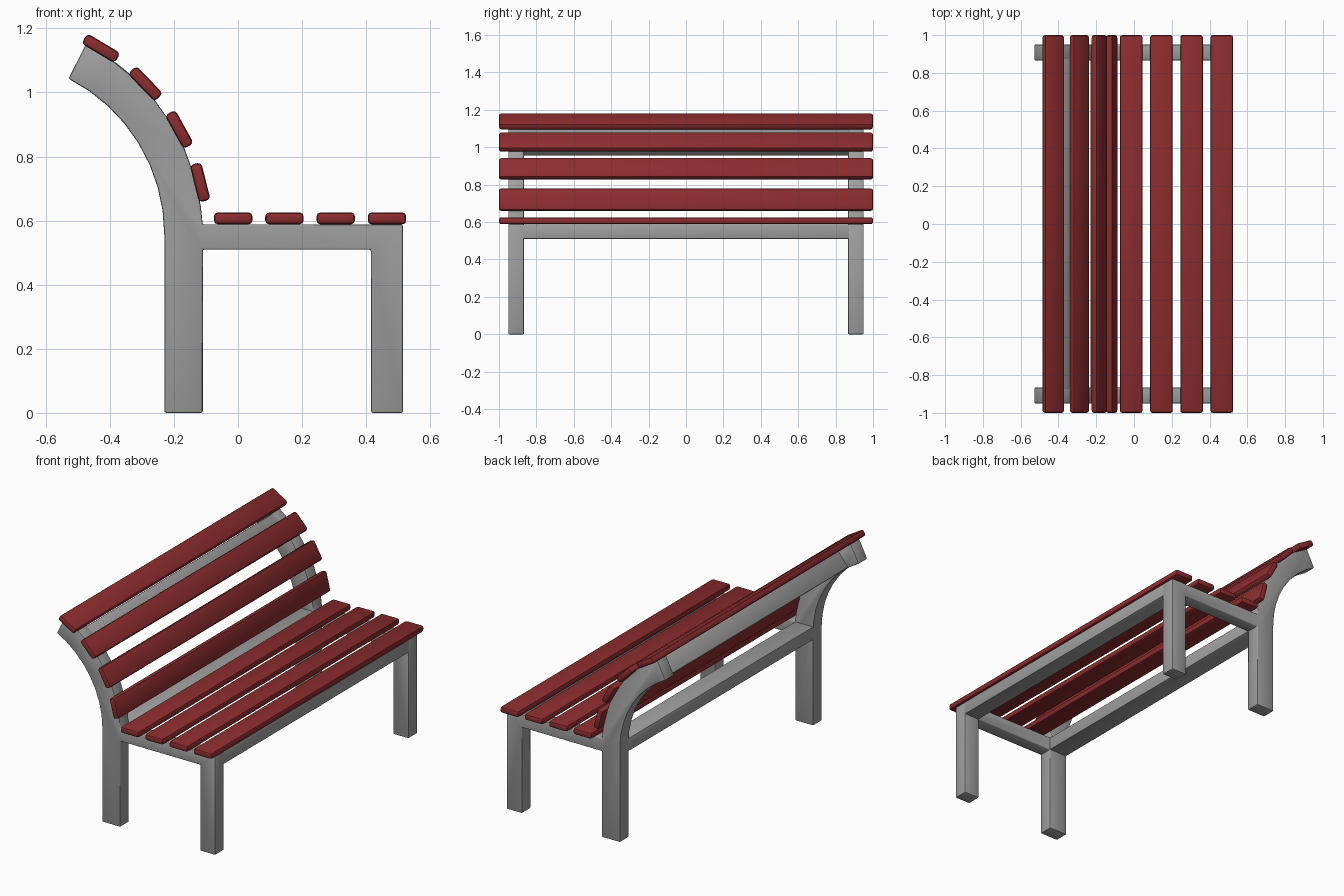
import bpy, bmesh, math
from mathutils import Matrix, Vector

cube = bpy.data.objects.get("Cube")
if cube:
    bpy.data.objects.remove(cube, do_unlink=True)


def make_material(name, color):
    mat = bpy.data.materials.new(name)
    mat.use_nodes = True
    mat.diffuse_color = (*color, 1)
    mat.node_tree.nodes["Principled BSDF"].inputs["Base Color"].default_value = (*color, 1)
    return mat


RED = make_material("red_paint", (0.26, 0.025, 0.027))
GREY = make_material("grey_metal", (0.35, 0.35, 0.35))

# Backrest arc: centre, convex and concave radius, sweep
CENTRE_X, CENTRE_Z = -0.778, 0.555
R_FRONT, R_BACK, SWEEP = 0.668, 0.548, 63
RAIL_LOW, RAIL_TOP = 0.51, 0.588


def on_arc(radius, degrees):
    a = math.radians(degrees)
    return (CENTRE_X + radius * math.cos(a), CENTRE_Z + radius * math.sin(a))


def finish(bm, name, mat, bevel, segments):
    """Round the sharp edges, then turn the bmesh into a shaded object."""
    bmesh.ops.recalc_face_normals(bm, faces=bm.faces)
    sharp = [e for e in bm.edges if e.calc_face_angle(0) > 0.5]
    bmesh.ops.bevel(bm, geom=sharp, offset=bevel, segments=segments,
                    profile=0.5, affect='EDGES', clamp_overlap=True)
    mesh = bpy.data.meshes.new(name)
    bm.to_mesh(mesh)
    bm.free()
    mesh.materials.append(mat)
    obj = bpy.data.objects.new(name, mesh)
    bpy.context.collection.objects.link(obj)
    bpy.ops.object.select_all(action='DESELECT')
    obj.select_set(True)
    bpy.context.view_layer.objects.active = obj
    bpy.ops.object.shade_smooth_by_angle(angle=math.radians(35))
    return obj


def beam(name, mat, centre, size, degrees=0, bevel=0.006, segments=2):
    """Long bar along y; its x axis is turned up by the given angle."""
    bm = bmesh.new()
    bmesh.ops.create_cube(bm, size=1)
    bm.transform(Matrix.Translation((centre[0], 0, centre[1]))
                 @ Matrix.Rotation(-math.radians(degrees), 4, 'Y')
                 @ Matrix.Diagonal((size[0], size[1], size[2], 1)))
    return finish(bm, name, mat, bevel, segments)


def side_frame(name, y_start, thickness):
    """Legs, seat rail and curved back support as one extruded outline."""
    steps = 8
    angles = [SWEEP * i / steps for i in range(steps + 1)]
    front = [on_arc(R_FRONT, a) for a in angles if on_arc(R_FRONT, a)[1] > RAIL_TOP + 0.02]
    back = [on_arc(R_BACK, a) for a in reversed(angles)]
    outline = [(-0.23, 0), (-0.11, 0), (-0.11, RAIL_LOW), (0.415, RAIL_LOW),
               (0.415, 0), (0.515, 0), (0.515, RAIL_TOP), (-0.11, RAIL_TOP)]
    bm = bmesh.new()
    face = bm.faces.new([bm.verts.new((x, y_start, z)) for x, z in outline + front + back])
    solid = bmesh.ops.extrude_face_region(bm, geom=[face])
    moved = [v for v in solid["geom"] if isinstance(v, bmesh.types.BMVert)]
    bmesh.ops.translate(bm, verts=moved, vec=Vector((0, thickness, 0)))
    return finish(bm, name, GREY, 0.006, 2)


# Side frames
side_frame("left_end_frame", 0.866, 0.084)
side_frame("right_end_frame", -0.95, 0.084)

# Rails joining the frames
RAIL_LENGTH = 1.75
rail_z, rail_h = (RAIL_LOW + RAIL_TOP) / 2, RAIL_TOP - RAIL_LOW
beam("front_rail", GREY, (0.465, rail_z), (0.1, RAIL_LENGTH, rail_h))
beam("rear_rail", GREY, (-0.17, rail_z), (0.12, RAIL_LENGTH, rail_h))
beam("backrest_rail", GREY, on_arc((R_FRONT + R_BACK) / 2, 50.5),
     (R_FRONT - R_BACK, RAIL_LENGTH, 0.08), 50.5)

# Seat and backrest slats
SLAT_W, SLAT_T = 0.12, 0.037
for i in range(4):
    beam(f"seat_slat_{i + 1}", RED, (-0.015 + 0.16 * i, 0.607),
         (SLAT_W, 2, SLAT_T), bevel=0.012)
    tilt = 14 + 15 * i
    beam(f"backrest_slat_{i + 1}", RED, on_arc(0.68, tilt),
         (SLAT_T, 2, SLAT_W), tilt, bevel=0.012)
